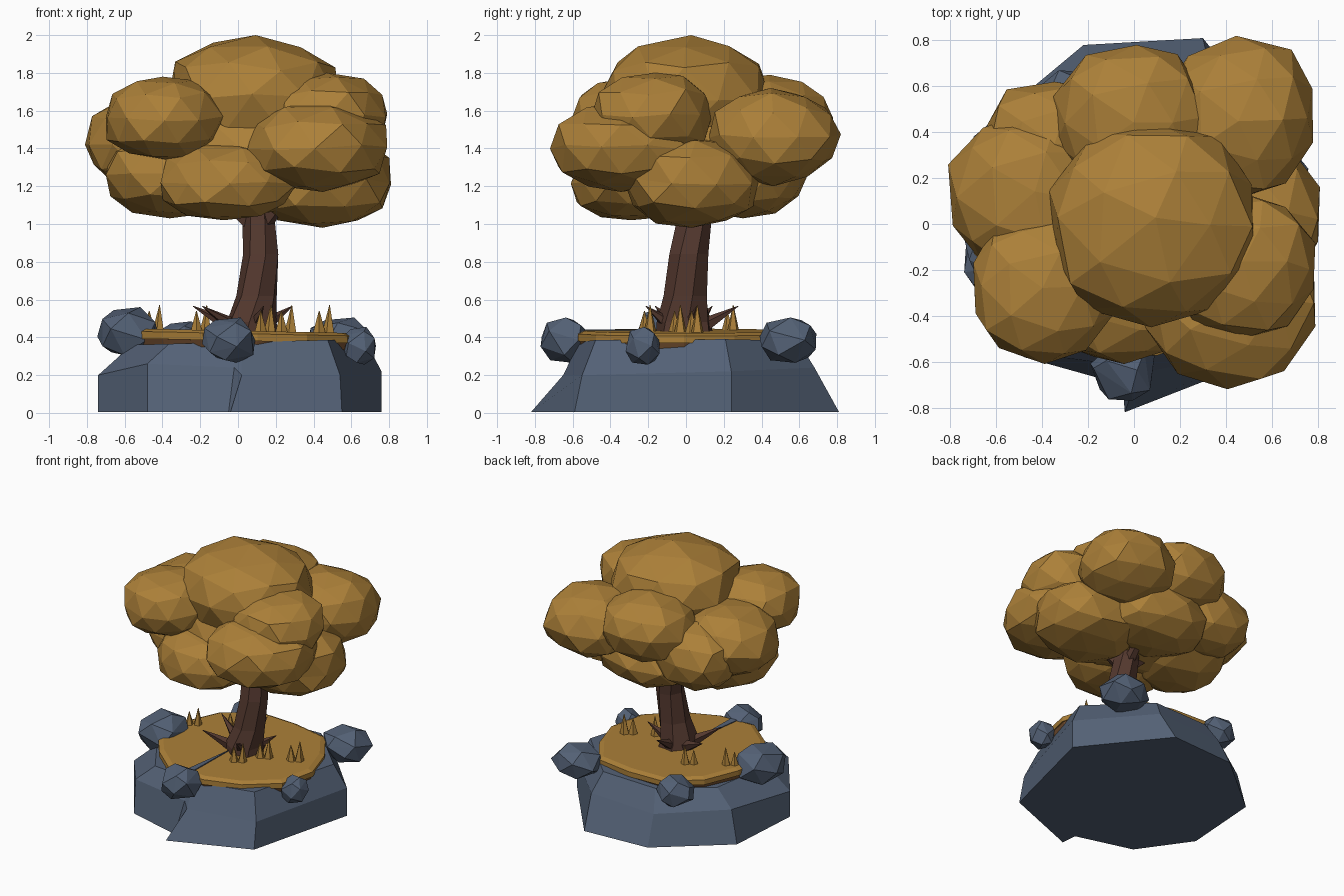
import bpy, bmesh, math, random
from mathutils import Vector

if "Cube" in bpy.data.objects:
    bpy.data.objects.remove(bpy.data.objects["Cube"])

random.seed(7)


def material(name, rgb):
    m = bpy.data.materials.new(name)
    m.diffuse_color = (*rgb, 1)
    m.use_nodes = True
    m.node_tree.nodes["Principled BSDF"].inputs["Base Color"].default_value = m.diffuse_color
    return m


GOLD = material("golden_leaves", (0.41, 0.215, 0.04))
STONE = material("slate_stone", (0.088, 0.12, 0.18))
BARK = material("dark_bark", (0.088, 0.040, 0.028))
SOIL = material("brown_soil", (0.19, 0.085, 0.032))


def finish(bm, name, mat):
    bmesh.ops.recalc_face_normals(bm, faces=bm.faces)
    me = bpy.data.meshes.new(name)
    bm.to_mesh(me)
    bm.free()
    me.materials.append(mat)
    ob = bpy.data.objects.new(name, me)
    bpy.context.collection.objects.link(ob)
    return ob


def loft(name, rings, mat):
    """Skin a stack of equally sized rings of points and cap both ends."""
    bm = bmesh.new()
    vs = [[bm.verts.new(p) for p in r] for r in rings]
    n = len(vs[0])
    for a, b in zip(vs, vs[1:]):
        for i in range(n):
            j = (i + 1) % n
            bm.faces.new((a[i], a[j], b[j], b[i]))
    bm.faces.new(vs[0][::-1])
    bm.faces.new(vs[-1])
    return finish(bm, name, mat)


def lump(name, c, r, mat, jitter, points=0):
    """Irregular faceted ball fitted to centre c and half sizes r.
    With points set, it is the hull of that many scattered points (a stone)."""
    bm = bmesh.new()
    if points:
        for i in range(points):
            z = 1 - (2 * i + 1) / points
            a, k = 2.4 * i + random.uniform(-jitter, jitter), math.sqrt(1 - z * z)
            bm.verts.new((k * math.cos(a), k * math.sin(a), z))
        bmesh.ops.convex_hull(bm, input=bm.verts[:])
    else:
        bmesh.ops.create_icosphere(bm, subdivisions=2, radius=1)
        for v in bm.verts:
            v.co += Vector([random.uniform(-jitter, jitter) for _ in range(3)])
    for k in range(3):
        lo = min(v.co[k] for v in bm.verts)
        hi = max(v.co[k] for v in bm.verts)
        for v in bm.verts:
            u = 2 * (v.co[k] - lo) / (hi - lo) - 1
            v.co[k] = c[k] + r[k] * math.copysign(abs(u) ** 0.91, u)
    return finish(bm, name, mat)


def spike(name, base, tip, r, mat, sides=5):
    base, tip = Vector(base), Vector(tip)
    d = tip - base
    bm = bmesh.new()
    bmesh.ops.create_cone(bm, cap_ends=True, segments=sides, radius1=r, radius2=0.002, depth=d.length)
    q = d.to_track_quat('Z', 'Y')
    for v in bm.verts:
        v.co = q @ v.co + (base + tip) / 2
    return finish(bm, name, mat)


def circle(x, y, z, rx, ry, n, turn=0.0):
    return [(x + rx * math.cos(turn + math.tau * i / n),
             y + ry * math.sin(turn + math.tau * i / n), z) for i in range(n)]


# Rock base: irregular foot, shoulder and top, with a notch at the front
foot = [(-0.05, -0.70), (-0.04, -0.82), (0.55, -0.59), (0.76, 0.24), (0.30, 0.81),
        (-0.22, 0.78), (-0.70, 0.38), (-0.74, -0.21), (-0.48, -0.58)]
mid = [(-0.02, -0.62), (0.02, -0.65), (0.54, -0.55), (0.76, 0.24), (0.33, 0.68),
       (-0.20, 0.68), (-0.64, 0.36), (-0.74, -0.21), (-0.48, -0.56)]
height = [0.24, 0.2, 0.2, 0.22, 0.24, 0.22, 0.25, 0.2, 0.26]
loft("rock_base", [[(x, y, 0.005) for x, y in foot],
                   [(x, y, z) for (x, y), z in zip(mid, height)],
                   [(x * (0.76 if x < 0 else 0.88), y * 0.87, 0.375 + 0.02 * x) for x, y in mid]], STONE)

# Soil plate and grass plate with an uneven rim
rim = [random.uniform(0.92, 1.06) for _ in range(13)]


def plate(z, s):
    return [(x * k, y * k, z - 0.02 * x) for (x, y, z), k in
            zip(circle(0.035, -0.01, z, 0.63 * s, 0.61 * s, 13), rim)]


loft("soil_layer", [plate(0.345, 0.96), plate(0.388, 0.99)], SOIL)
loft("grass_top", [plate(0.382, 1.0), plate(0.42, 1.0), plate(0.435, 0.94)], GOLD)

# Sliver of rock showing through the grass at the front
sliver = [(0.0, -0.10), (-0.07, -0.60), (-0.01, -0.60)]
loft("rock_sliver", [[(x, y, z) for x, y in sliver] for z in (0.34, 0.442)], STONE)

# Trunk: leaning seven-sided tube
path = [(0.07, 0.0, 0.38, 0.15), (0.07, -0.01, 0.48, 0.135), (0.10, 0.0, 0.62, 0.11),
        (0.125, 0.015, 0.84, 0.098), (0.11, 0.04, 1.02, 0.088), (0.08, 0.05, 1.3, 0.07)]
loft("trunk", [circle(x, y, z, r, r * 1.08, 7, 0.15 * i)
               for i, (x, y, z, r) in enumerate(path)], BARK)

# Roots flare outwards, branches reach into the crown
for i in range(5):
    a = 0.15 + math.tau * i / 5
    c, s = math.cos(a), math.sin(a)
    spike("root", (0.05 + 0.06 * c, 0.06 * s, 0.44),
          (0.01 + 0.28 * c, 0.02 + 0.26 * s, 0.565), 0.05, BARK)
for tip in [(-0.30, 0.05, 1.30), (0.42, -0.20, 1.35), (0.15, 0.42, 1.28)]:
    spike("branch", (0.11, 0.03, 0.97), tip, 0.05, BARK)

# Crown: overlapping leaf clumps (centre, half sizes)
for c, r in [
    ((0.08, 0.00, 1.67), (0.45, 0.45, 0.33)),     # top
    ((0.03, 0.00, 1.36), (0.50, 0.44, 0.32)),     # core
    ((-0.46, 0.14, 1.43), (0.35, 0.35, 0.25)),    # left
    ((-0.39, -0.29, 1.56), (0.31, 0.32, 0.22)),   # front left
    ((0.42, -0.33, 1.41), (0.37, 0.39, 0.24)),    # front right
    ((0.46, 0.47, 1.46), (0.32, 0.35, 0.26)),     # back right
    ((-0.02, 0.45, 1.54), (0.33, 0.33, 0.25)),    # back
    ((0.48, -0.18, 1.57), (0.31, 0.32, 0.23)),    # right
    ((-0.05, -0.30, 1.23), (0.36, 0.31, 0.21)),   # low front
    ((0.44, 0.03, 1.22), (0.37, 0.36, 0.24)),     # low right
    ((-0.34, 0.02, 1.26), (0.36, 0.36, 0.23)),    # low left
    ((0.08, 0.32, 1.24), (0.38, 0.32, 0.21)),     # low back
    ((-0.34, 0.34, 1.37), (0.30, 0.28, 0.24)),    # back left
]:
    lump("leaf_clump", c, r, GOLD, 0.05)

# Boulders round the rim
for c, r in [
    ((-0.585, -0.07, 0.425), (0.16, 0.18, 0.135)),
    ((-0.05, -0.64, 0.385), (0.14, 0.13, 0.12)),
    ((0.64, -0.23, 0.355), (0.09, 0.09, 0.10)),
    ((0.54, 0.54, 0.385), (0.17, 0.15, 0.12)),
    ((-0.30, 0.55, 0.375), (0.13, 0.12, 0.11)),
]:
    lump("boulder", c, r, STONE, 0.25, points=17)

# Grass tufts: pairs of spikes
for x, y in [(0.43, 0.03), (0.23, -0.06), (0.12, -0.22), (-0.22, 0.22), (-0.47, 0.08)]:
    for dx, dy, h in [(0, 0, 0.11), (0.05, 0.03, 0.14)]:
        spike("grass_blade", (x + dx, y + dy, 0.42), (x + dx * 1.1, y + dy, 0.43 + h), 0.036, GOLD)
